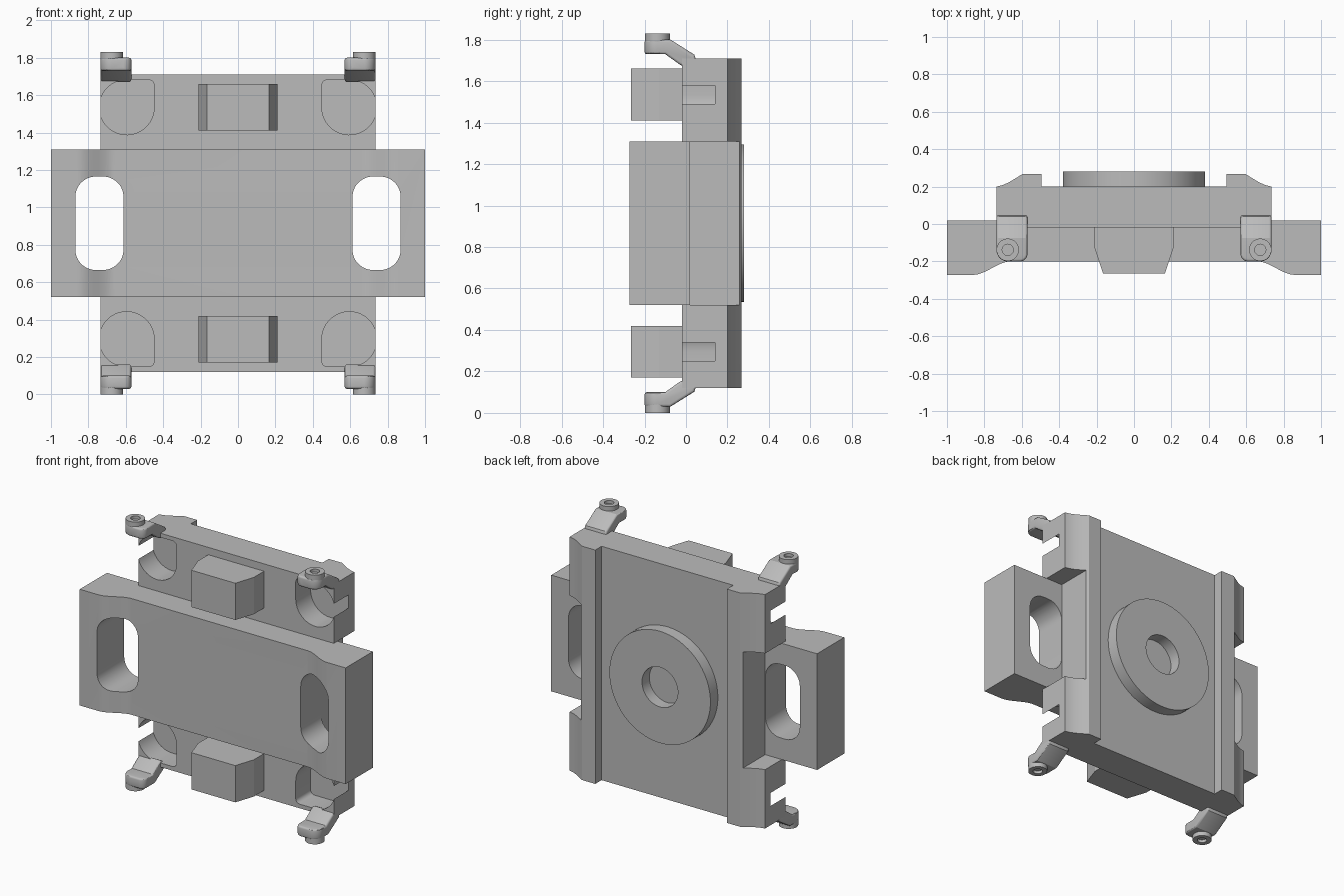
import bpy, bmesh, math
from mathutils import Vector

cube = bpy.data.objects.get("Cube")
if cube:
    bpy.data.objects.remove(cube, do_unlink=True)

grey = bpy.data.materials.new("plain grey")
grey.use_nodes = True
colour = (0.5, 0.5, 0.5, 1)
grey.diffuse_color = colour
grey.node_tree.nodes["Principled BSDF"].inputs["Base Color"].default_value = colour

MID = 0.915   # height of the mirror plane
HALF = 0.795  # half height of the back plate


def prism(name, pts, axis, lo, hi):
    """Extrude a 2D outline along an axis: x uses (y,z), y uses (x,z), z uses (x,y)."""
    place = {"x": lambda p, t: (t, p[0], p[1]),
             "y": lambda p, t: (p[0], t, p[1]),
             "z": lambda p, t: (p[0], p[1], t)}[axis]
    bm = bmesh.new()
    face = bm.faces.new([bm.verts.new(place(p, lo)) for p in pts])
    ext = bmesh.ops.extrude_face_region(bm, geom=[face])
    shift = Vector(place((0, 0), hi - lo))
    bmesh.ops.translate(bm, vec=shift, verts=[v for v in ext["geom"] if isinstance(v, bmesh.types.BMVert)])
    bmesh.ops.recalc_face_normals(bm, faces=bm.faces)
    mesh = bpy.data.meshes.new(name)
    bm.to_mesh(mesh)
    bm.free()
    mesh.materials.append(grey)
    ob = bpy.data.objects.new(name, mesh)
    bpy.context.collection.objects.link(ob)
    return ob


def arc(cx, cy, r, start, end, steps=12):
    angles = [math.radians(start + (end - start) * i / steps) for i in range(steps + 1)]
    return [(cx + r * math.cos(a), cy + r * math.sin(a)) for a in angles]


def circle(cx, cy, r, steps=48):
    return arc(cx, cy, r, 0, 360, steps)[:-1]


def rect(x0, x1, y0, y1):
    return [(x0, y0), (x1, y0), (x1, y1), (x0, y1)]


def rounded(x0, x1, y0, y1, r):
    return (arc(x1 - r, y1 - r, r, 0, 90) + arc(x0 + r, y1 - r, r, 90, 180)
            + arc(x0 + r, y0 + r, r, 180, 270) + arc(x1 - r, y0 + r, r, 270, 360))


def flip(pts, sx=1, about=None, sz=1):
    return [(p[0] * sx, p[1] if about is None else about + (p[1] - about) * sz) for p in pts]


def activate(ob):
    bpy.ops.object.select_all(action="DESELECT")
    ob.select_set(True)
    bpy.context.view_layer.objects.active = ob


def boolean(ob, tool, operation="DIFFERENCE"):
    tool.hide_render = True
    mod = ob.modifiers.new("boolean", "BOOLEAN")
    mod.operation, mod.solver, mod.object = operation, "EXACT", tool
    activate(ob)
    bpy.ops.object.modifier_apply(modifier=mod.name)
    bpy.data.objects.remove(tool, do_unlink=True)


def smooth(ob):
    activate(ob)
    bpy.ops.object.shade_smooth_by_angle(angle=math.radians(30))


# Back plate with a hooked rail along each side
rail = [(0.735, -0.02), (0.735, 0.2), (0.705, 0.207), (0.67, 0.222),
        (0.635, 0.243), (0.595, 0.268), (0.495, 0.268), (0.495, 0.2)]
plate = prism("back_plate", rail + flip(rail[::-1], -1), "z", MID - HALF, MID + HALF)

# Side notches behind the crossbar and corner pockets in the front
pocket = (arc(0.595, 1.535, 0.147, 115, -90 + 90, 1)[:1]
          + arc(0.595, 1.535, 0.147, 115, 360, 40)
          + [(0.742, 1.535)])
pocket = arc(0.595, 1.535, 0.147, 90, -180, 40) + arc(0.478, 1.652, 0.03, 180, 90, 5)
for s in (-1, 1):
    boolean(plate, prism("notch_cutter", rect(0.61 * s, 0.9 * s, 0.52, 1.31), "y", -0.1, 0.4))
    for v in (-1, 1):
        boolean(plate, prism("pocket_cutter", flip(pocket, s, MID, v), "y", -0.1, 0.14))
smooth(plate)

# Crossbar with thickened ends and a rounded slot near each end
ramp = []
for i in range(13):
    t = i / 12
    ramp.append((0.66 + 0.2 * t, -0.2 - 0.072 * (3 * t * t - 2 * t ** 3)))
side = ramp + [(1, -0.272), (1, 0.02)]
bar = prism("crossbar", side + flip(side[::-1], -1), "z", 0.52, 1.31)
for s in (-1, 1):
    slot = flip(rounded(0.612, 0.87, 0.665, 1.165, 0.11), s)
    boolean(bar, prism("slot_cutter", slot, "y", -0.5, 0.3))
smooth(bar)

# Round boss on the back with a shallow bore
disc = prism("back_disc", circle(0, MID, 0.38, 64), "y", 0.19, 0.28)
boolean(disc, prism("bore_cutter", circle(0, MID, 0.135), "y", 0.201, 0.4))
smooth(disc)

# Tapered blocks on the front, above and below the crossbar
half_block = [(0.21, -0.01), (0.21, -0.13), (0.165, -0.265)]
block = half_block + flip(half_block[::-1], -1)
prism("upper_block", block, "z", 1.41, 1.66)
prism("lower_block", block, "z", 0.17, 0.42)

# Bent corner arms, each ending in a small drilled boss
bend = [(-0.2, 1.8), (-0.075, 1.8), (0.04, 1.728), (0.05, 1.7), (-0.01, 1.67),
        (-0.03, 1.68), (-0.1, 1.73), (-0.2, 1.73)]
outline = (arc(0.675, -0.14, 0.06, 0, -90) + arc(0.61, -0.16, 0.04, -90, -180, 8)
           + [(0.57, 0.06), (0.735, 0.06)])
for s, side_name in ((1, "left"), (-1, "right")):
    for v, level in ((1, "upper"), (-1, "lower")):
        arm = prism(f"{level}_{side_name}_arm", flip(bend, 1, MID, v), "x", 0.56 * s, 0.75 * s)
        boolean(arm, prism("arm_outline", flip(outline, s), "z", -0.2, 2), "INTERSECT")
        activate(arm)
        bevel = arm.modifiers.new("bevel", "BEVEL")
        bevel.width, bevel.segments, bevel.angle_limit = 0.012, 3, math.radians(60)
        bpy.ops.object.modifier_apply(modifier=bevel.name)
        smooth(arm)
        z0, z1, z2 = [MID + v * h for h in (0.82, 0.915, 0.895)]
        boss = prism(f"{level}_{side_name}_arm_boss", circle(0.675 * s, -0.138, 0.06, 32), "z",
                     min(z0, z1), max(z0, z1))
        hole = circle(0.675 * s, -0.138, 0.03, 24)
        boolean(boss, prism("hole_cutter", hole, "z", min(z2, z2 + v * 0.1), max(z2, z2 + v * 0.1)))
        smooth(boss)
